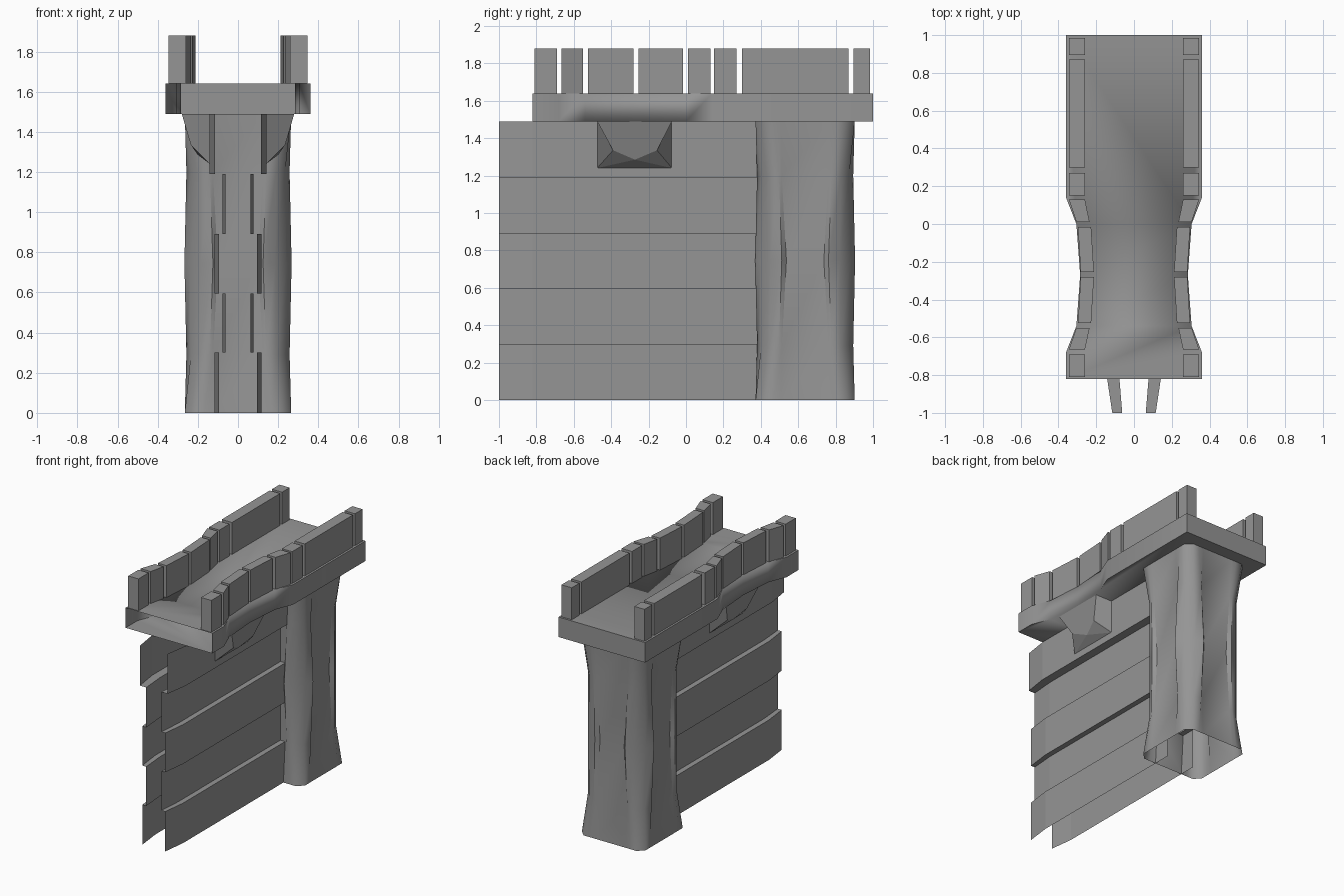
import bpy, bmesh

cube = bpy.data.objects.get("Cube")
if cube:
    bpy.data.objects.remove(cube)

stone = bpy.data.materials.new("grey_stone")
stone.use_nodes = True
GREY = (0.3, 0.3, 0.3, 1)
stone.diffuse_color = GREY
stone.node_tree.nodes["Principled BSDF"].inputs["Base Color"].default_value = GREY


def make(name, verts, faces, smooth=None):
    """Mesh object from points and faces, optionally smoothed below an angle."""
    mesh = bpy.data.meshes.new(name)
    mesh.from_pydata(verts, [], faces)
    mesh.materials.append(stone)
    obj = bpy.data.objects.new(name, mesh)
    bpy.context.collection.objects.link(obj)
    if smooth:
        bpy.ops.object.select_all(action='DESELECT')
        obj.select_set(True)
        bpy.context.view_layer.objects.active = obj
        bpy.ops.object.shade_smooth_by_angle(angle=smooth)
    return obj


def sided(name, verts, faces):
    """Build a +x part and its mirror image with outward winding kept."""
    make("left_" + name, verts, faces)
    make("right_" + name, [(-x, y, z) for x, y, z in verts], [f[::-1] for f in faces])


BOX = [(3, 2, 1, 0), (4, 5, 6, 7), (0, 1, 5, 4), (1, 2, 6, 5), (2, 3, 7, 6), (3, 0, 4, 7)]
DECK_LOW, DECK_TOP, MERLON_TOP = 1.49, 1.64, 1.88

# Deck: waisted slab with an open front end
edge = [(0.36, -0.82), (0.36, -0.68), (0.305, -0.54), (0.285, -0.27),
        (0.305, 0), (0.36, 0.14), (0.36, 1)]
outline = edge + [(-x, y) for x, y in reversed(edge)]
n = len(outline)
verts = [(x, y, z) for z in (DECK_LOW, DECK_TOP) for x, y in outline]
walls = [(i, i + 1, i + 1 + n, i + n) for i in range(n - 1)]
deck = make("deck", verts, [tuple(reversed(range(n))), tuple(range(n, 2 * n))] + walls)

# Soft shading on the lower edge of the waist only
for poly in deck.data.polygons:
    poly.use_smooth = True
for e in deck.data.edges:
    a, b = (deck.data.vertices[i].co for i in e.vertices)
    waist = all(-0.6 < p.y < 0.05 for p in (a, b))
    low = a.z < DECK_TOP and b.z < DECK_TOP
    upright = abs(a.z - b.z) > 0.01 and -0.7 < a.y < 0.2
    e.use_edge_sharp = not ((waist and low) or upright)

# Merlons along both edges: y start, y end, outer x at each end
merlons = [(-0.81, -0.69, 0.345, 0.345), (-0.665, -0.55, 0.345, 0.305),
           (-0.525, -0.28, 0.297, 0.282), (-0.255, -0.015, 0.282, 0.297),
           (0.01, 0.13, 0.305, 0.345), (0.15, 0.27, 0.345, 0.345),
           (0.3, 0.87, 0.345, 0.345), (0.895, 0.985, 0.345, 0.345)]
for k, (y0, y1, x0, x1) in enumerate(merlons):
    t0, t1 = (0.085 if x > 0.33 else 0.07 for x in (x0, x1))
    base = [(x0 - t0, y0), (x0, y0), (x1, y1), (x1 - t1, y1)]
    sided(f"merlon_{k + 1}", [(x, y, z) for z in (DECK_TOP, MERLON_TOP) for x, y in base], BOX)

# Side walls: stepped courses, bent inwards at the front
WIDE, SLIM, TOP = 0.117, 0.077, 0.142
heights = [0, 0.3, 0.595, 0.89, 1.19, 1.49]
verts, faces = [], []
for i, w in enumerate([WIDE, SLIM, WIDE, SLIM, TOP]):
    for z in heights[i:i + 2]:
        verts += [(w * 0.81, -1, z), (w, -0.82, z), (w, 0.5, z)]
for r in range(0, len(verts) - 3, 3):
    faces += [(r + c, r + c + 1, r + c + 4, r + c + 3) for c in range(2)]
sided("wall", verts, faces)

# Brackets under the waist of the deck
verts = [(0.28, -0.475, 1.49), (0.28, -0.075, 1.49), (0.235, -0.39, 1.335),
         (0.235, -0.155, 1.335), (0.2, -0.273, 1.285), (0.14, -0.475, 1.24),
         (0.14, -0.075, 1.24), (0.14, -0.475, 1.49), (0.14, -0.075, 1.49)]
faces = [(0, 2, 4, 3, 1), (2, 5, 4), (4, 5, 6), (4, 6, 3),
         (0, 7, 5, 2), (1, 3, 6, 8)]
sided("bracket", verts, [f[::-1] for f in faces])

# Tower: fluted column with corner piers, flared at both ends, open below
# Each level: height, then three (out, along) points of one eighth of the ring
foot = [(0.265, 0.13), (0.265, 0.17), (0.265, 0.22)]
neck = [(0.245, 0.125), (0.257, 0.14), (0.235, 0.19)]
waist = [(0.24, 0.1), (0.267, 0.125), (0.24, 0.185)]
levels = [(0, foot), (0.29, neck), (0.745, waist), (1.2, neck), (1.49, foot)]
CENTRE_Y = 0.637
verts, faces = [], []
for z, pts in levels:
    side = [(o, -a) for o, a in reversed(pts)] + pts
    for turn in range(4):
        for x, y in side:
            for _ in range(turn):
                x, y = -y, x
            verts.append((x, y + CENTRE_Y, z))
m = len(verts) // len(levels)
for r in range(len(levels) - 1):
    for i in range(m):
        j = (i + 1) % m
        faces.append((r * m + i, r * m + j, r * m + m + j, r * m + m + i))
make("tower", verts, faces, smooth=0.6)
